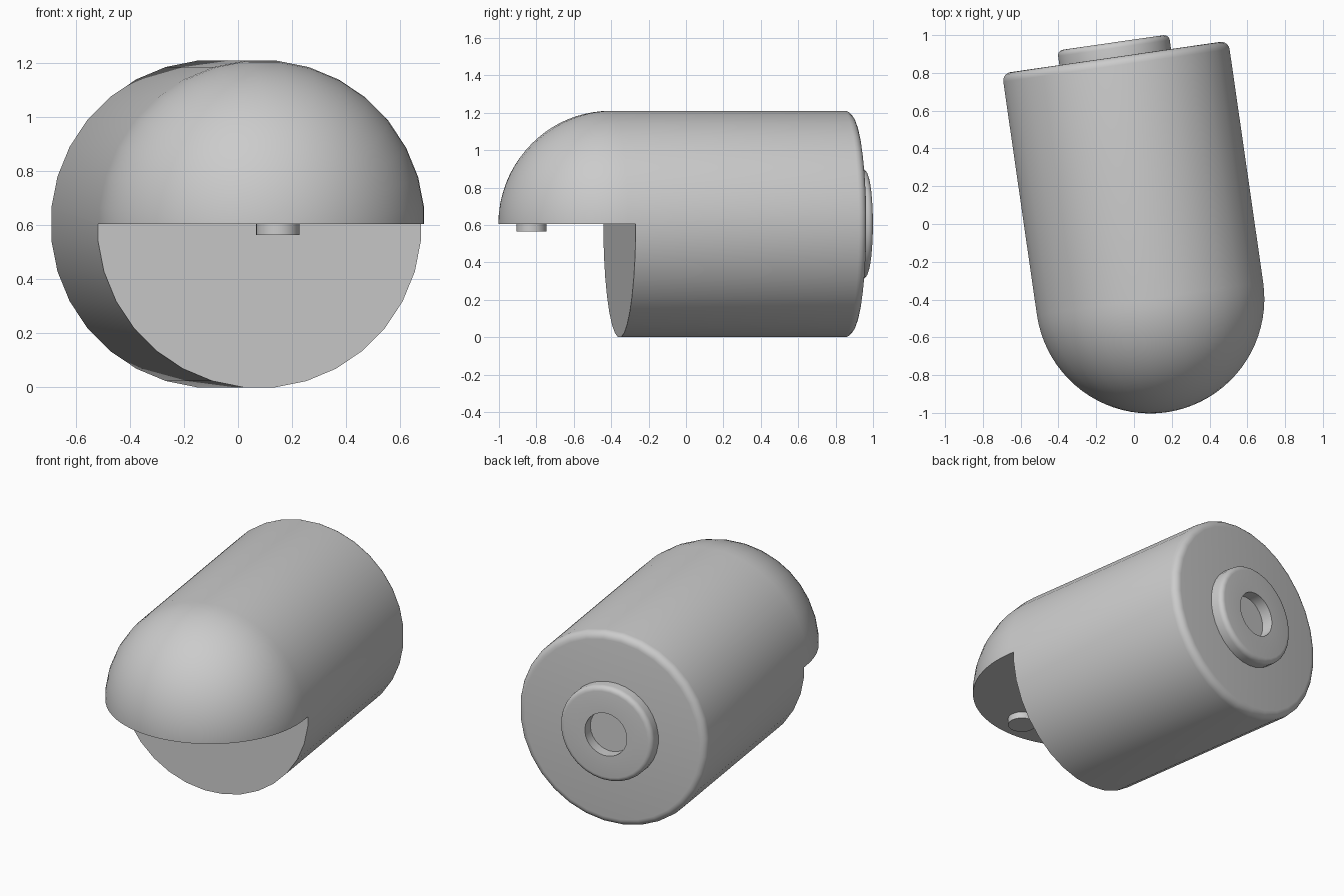
import bpy, bmesh
from math import sin, cos, pi, radians
from mathutils import Matrix, Vector

cube = bpy.data.objects.get("Cube")
if cube:
    bpy.data.objects.remove(cube, do_unlink=True)

SIDES = 32
RADIUS = 0.608
CENTRE = Vector((0.085, -0.395, 0.605))
TILT = radians(8.2)
FRAME = Matrix.Translation(CENTRE) @ Matrix.Rotation(TILT, 4, 'Z')

grey = bpy.data.materials.new("Grey")
grey.use_nodes = True
COLOUR = (0.6, 0.6, 0.6, 1)
grey.diffuse_color = COLOUR
grey.node_tree.nodes["Principled BSDF"].inputs["Base Color"].default_value = COLOUR


def add_object(name, bm, matrix):
    bmesh.ops.recalc_face_normals(bm, faces=bm.faces)
    mesh = bpy.data.meshes.new(name)
    bm.to_mesh(mesh)
    bm.free()
    mesh.materials.append(grey)
    obj = bpy.data.objects.new(name, mesh)
    obj.matrix_world = matrix
    bpy.context.collection.objects.link(obj)
    return obj


def smooth(obj):
    bpy.ops.object.select_all(action='DESELECT')
    obj.select_set(True)
    bpy.context.view_layer.objects.active = obj
    bpy.ops.object.shade_smooth_by_angle(angle=radians(30))


def revolve(name, profile):
    """Turn (radius, distance) points around the long axis, y."""
    bm = bmesh.new()
    rings = []
    for r, y in profile:
        if r < 1e-5:
            rings.append([bm.verts.new((0, y, 0))] * SIDES)
        else:
            angles = [2 * pi * (i + 0.5) / SIDES for i in range(SIDES)]
            rings.append([bm.verts.new((r * cos(a), y, r * sin(a))) for a in angles])
    for low, high in zip(rings, rings[1:]):
        for i in range(SIDES):
            j = (i + 1) % SIDES
            corners = list(dict.fromkeys((low[i], low[j], high[j], high[i])))
            bm.faces.new(corners)
    return add_object(name, bm, FRAME)


def rounded(radius, end, size, steps=5):
    """Profile points of a rounded rim, from the side to the end face."""
    return [(radius - size + size * cos(t), end - size + size * sin(t))
            for t in (pi / 2 * i / steps for i in range(steps + 1))]


# Body: domed front, straight barrel, rounded rear rim
dome = [(RADIUS * sin(t), -RADIUS * cos(t)) for t in (pi / 2 * i / 20 for i in range(21))]
body = revolve("body", dome + rounded(RADIUS, 1.292, 0.045) + [(0, 1.292)])

# Remove the lower front of the dome
bm = bmesh.new()
bmesh.ops.create_cube(bm, size=2)
cutter = add_object("front_cutter", bm, FRAME @ Matrix.Translation((0, -0.96, -1)))
cutter.hide_render = True
cut = body.modifiers.new("front_cut", 'BOOLEAN')
cut.operation = 'DIFFERENCE'
cut.solver = 'EXACT'
cut.object = cutter
bpy.context.view_layer.objects.active = body
bpy.ops.object.modifier_apply(modifier=cut.name)
bpy.data.objects.remove(cutter, do_unlink=True)
smooth(body)

# Rear collar with a shallow round hole
collar = revolve("rear_collar", [(0, 1.27), (0.3, 1.27)] + rounded(0.3, 1.37, 0.03)
                 + [(0.135, 1.37), (0.135, 1.3), (0, 1.3)])
smooth(collar)

# Small round stud under the dome
bm = bmesh.new()
bmesh.ops.create_cone(bm, cap_ends=True, segments=SIDES, radius1=0.08, radius2=0.08, depth=0.05)
stud = add_object("dome_stud", bm, FRAME @ Matrix.Translation((0, -0.436, -0.015)))
smooth(stud)
